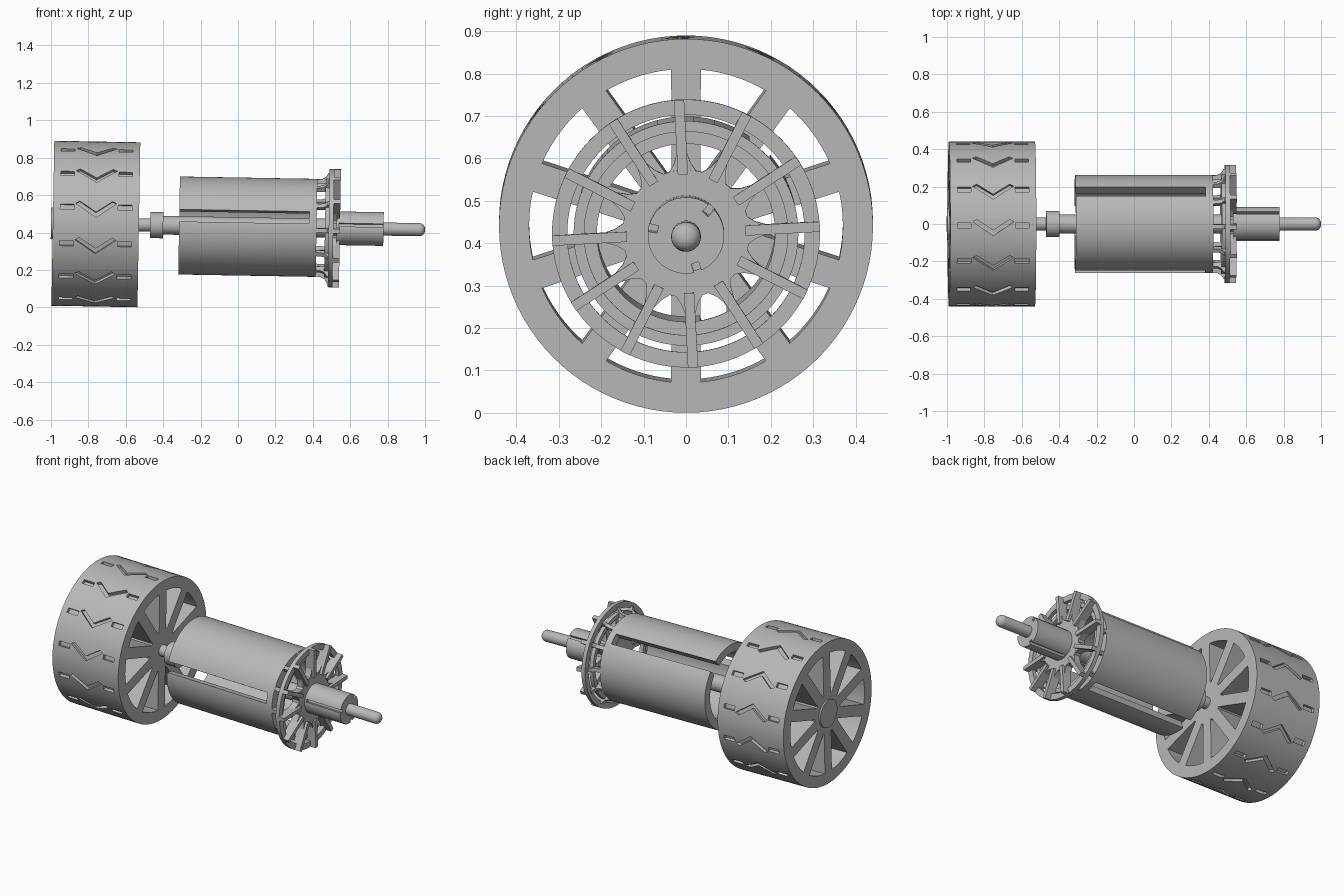
import bpy, bmesh
from math import sin, cos, pi, radians, asin
from mathutils import Matrix, Vector

cube = bpy.data.objects.get("Cube")
if cube:
    bpy.data.objects.remove(cube, do_unlink=True)

grey = bpy.data.materials.new("plain grey")
grey.use_nodes = True
GREY = (0.48, 0.48, 0.48, 1)
grey.diffuse_color = GREY
grey.node_tree.nodes["Principled BSDF"].inputs["Base Color"].default_value = GREY

# The whole assembly runs along x and leans down one degree towards +x
LEAN = Matrix.Translation((0, 0, 0.432)) @ Matrix.Rotation(radians(1), 4, "Y")
SLOTS = [radians(48 + 120 * k) for k in range(3)]


def frame(phi):
    radial = Vector((0, cos(phi), sin(phi)))
    tangent = Vector((0, -sin(phi), cos(phi)))
    return radial, tangent, Vector((1, 0, 0))


def prism(bm, pts, lo, hi, axes):
    """Extrude a 2D outline from lo to hi along the third axis."""
    a, b, c = axes
    rings = [[bm.verts.new(a * u + b * v + c * w) for u, v in pts] for w in (lo, hi)]
    n = len(pts)
    bm.faces.new(rings[0])
    bm.faces.new(rings[1][::-1])
    for i in range(n):
        j = (i + 1) % n
        bm.faces.new((rings[0][i], rings[1][i], rings[1][j], rings[0][j]))


def rect(u0, u1, half):
    return [(u0, -half), (u1, -half), (u1, half), (u0, half)]


def lathe(bm, profile, tube=False, seg=96):
    """Turn (x, r) points around the x axis; closed outline if tube."""
    rings = []
    for x, r in profile:
        rings.append([bm.verts.new((x, r * cos(2 * pi * i / seg), r * sin(2 * pi * i / seg)))
                      for i in range(seg)])
    pairs = list(zip(rings, rings[1:]))
    if tube:
        pairs.append((rings[-1], rings[0]))
    else:
        bm.faces.new(rings[0])
        bm.faces.new(rings[-1][::-1])
    for p, q in pairs:
        for i in range(seg):
            j = (i + 1) % seg
            bm.faces.new((p[i], p[j], q[j], q[i]))


def make(name, bm):
    bmesh.ops.recalc_face_normals(bm, faces=bm.faces)
    mesh = bpy.data.meshes.new(name)
    bm.to_mesh(mesh)
    bm.free()
    mesh.materials.append(grey)
    ob = bpy.data.objects.new(name, mesh)
    bpy.context.collection.objects.link(ob)
    ob.matrix_world = LEAN
    return ob


def cut(ob, bm):
    cutter = make("cutter", bm)
    cutter.hide_render = True
    mod = ob.modifiers.new("cut", "BOOLEAN")
    mod.operation, mod.solver, mod.object = "DIFFERENCE", "EXACT", cutter
    bpy.context.view_layer.update()
    deps = bpy.context.evaluated_depsgraph_get()
    mesh = bpy.data.meshes.new_from_object(ob.evaluated_get(deps))
    ob.modifiers.clear()
    ob.data = mesh
    bpy.data.objects.remove(cutter, do_unlink=True)


def turned(name, profile, tube=False):
    bm = bmesh.new()
    lathe(bm, profile, tube)
    return make(name, bm)


# Wheel with ten wedge windows
R, MID = 0.441, -0.76
wheel = turned("wheel", [(-0.99, R), (-0.53, R)])
bm = bmesh.new()
half_spoke, rim = 0.035, 0.37
spread = pi / 10 - asin(half_spoke / rim)
wedge = [(0.125, -0.005), (0.125, 0.005)]
wedge += [(rim * cos(t), rim * sin(t)) for t in [spread * (1 - k / 4) for k in range(9)]]
for k in range(10):
    prism(bm, wedge, -1.1, -0.4, frame(k * pi / 5))
cut(wheel, bm)

# Tread grooves: a chevron between two short blocks, fourteen times
bm = bmesh.new()
chevron = [(-0.11, -0.02), (-0.088, -0.032), (0, 0.027), (0.088, -0.032), (0.11, -0.02), (0, 0.055)]
for k in range(14):
    radial, tangent, axial = frame(radians(91) + k * pi / 7)
    axes = (axial, tangent, radial)
    prism(bm, [(MID + u, v) for u, v in chevron], R - 0.02, R + 0.05, axes)
    for x in (-0.155, 0.155):
        prism(bm, rect(MID + x - 0.037, MID + x + 0.037, 0.014), R - 0.02, R + 0.05, axes)
cut(wheel, bm)
turned("wheel_cap", [(-1.0, 0.085), (-0.98, 0.085)])

# Shaft, collar and rounded tip
shaft = [(-0.54, 0.035), (-0.47, 0.035), (-0.47, 0.07), (-0.4, 0.07), (-0.4, 0.05), (0.5, 0.05),
         (0.5, 0.035)]
shaft += [(0.97 + 0.03 * sin(a), 0.005 + 0.03 * cos(a)) for a in [pi / 12 * k for k in range(7)]]
turned("shaft", shaft)

# Body tube with three long slots open at the wheel end
body = turned("body_tube", [(-0.315, 0.262), (0.42, 0.262), (0.42, 0.21), (-0.315, 0.21)], True)
bm = bmesh.new()
for phi in SLOTS:
    radial, tangent, axial = frame(phi)
    prism(bm, rect(-0.4, 0.38, 0.033), 0.15, 0.3, (axial, tangent, radial))
cut(body, bm)

# Fan: outer ring, hub, radial blades and flared struts back to the body
turned("fan_ring", [(0.485, 0.316), (0.51, 0.316), (0.51, 0.28), (0.485, 0.28)], True)
turned("fan_inner_ring", [(0.465, 0.265), (0.49, 0.265), (0.49, 0.24), (0.465, 0.24)], True)
turned("fan_hub", [(0.485, 0.15), (0.53, 0.15), (0.53, 0.04), (0.485, 0.04)], True)
bm = bmesh.new()
strut = [(0.41, 0.235), (0.41, 0.26), (0.445, 0.262), (0.465, 0.272), (0.48, 0.295), (0.5, 0.295),
         (0.5, 0.24)]
for k in range(12):
    radial, tangent, axial = frame(radians(3) + k * pi / 6)
    prism(bm, rect(0.14, 0.316, 0.012), 0.486, 0.545, (radial, tangent, axial))
    prism(bm, strut, -0.0115, 0.0115, (axial, radial, tangent))
    flare = [(0.14, -0.036), (0.165, -0.02), (0.19, -0.012)]
    prism(bm, flare + [(u, -v) for u, v in flare[::-1]], 0.487, 0.529, (radial, tangent, axial))
make("fan_blades", bm)

# Front boss with three narrow keyways
boss = turned("boss", [(0.5, 0.09), (0.778, 0.09), (0.778, 0.03), (0.5, 0.03)], True)
bm = bmesh.new()
for phi in SLOTS:
    radial, tangent, axial = frame(phi)
    prism(bm, rect(0.54, 0.85, 0.009), 0.068, 0.12, (axial, tangent, radial))
cut(boss, bm)

# Smooth round surfaces, crisp edges
bpy.ops.object.select_all(action="DESELECT")
for ob in bpy.context.scene.objects:
    if ob.type == "MESH":
        ob.select_set(True)
        bpy.context.view_layer.objects.active = ob
bpy.ops.object.shade_smooth_by_angle(angle=radians(30))
